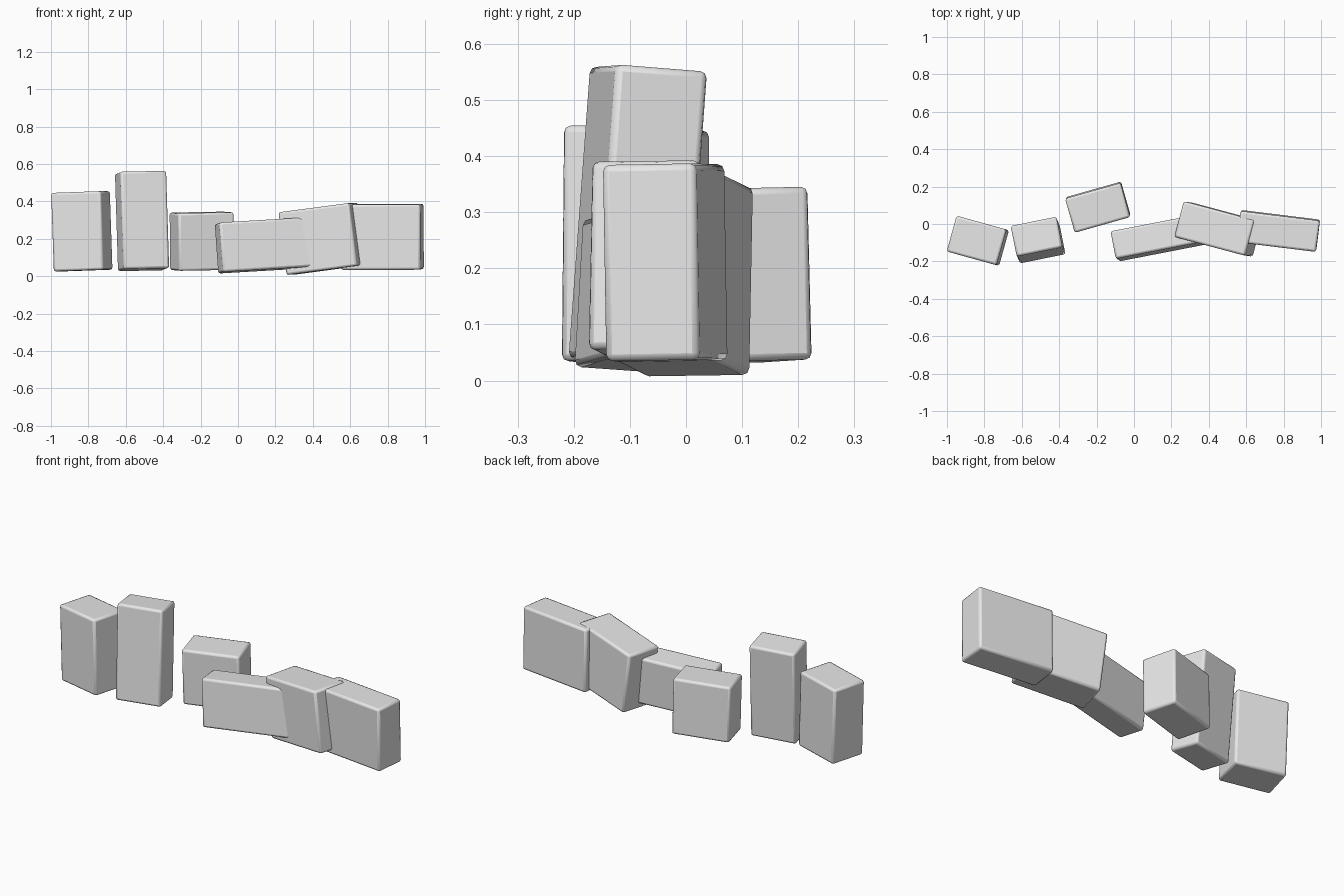
import bpy
from math import radians

cube = bpy.data.objects.get("Cube")
if cube:
    bpy.data.objects.remove(cube, do_unlink=True)

# Single plain stone colour
stone = bpy.data.materials.new("light grey stone")
stone.use_nodes = True
grey = (0.8, 0.8, 0.8, 1.0)
stone.diffuse_color = grey
stone.node_tree.nodes["Principled BSDF"].inputs["Base Color"].default_value = grey


def add_block(name, centre, size, tilt):
    """Softly bevelled block, tilted by Euler angles in degrees."""
    bpy.ops.mesh.primitive_cube_add(size=1, location=centre)
    block = bpy.context.object
    block.name = name
    block.scale = size
    bpy.ops.object.transform_apply(location=False, rotation=False, scale=True)
    block.rotation_euler = [radians(a) for a in tilt]
    bevel = block.modifiers.new("soft edges", 'BEVEL')
    bevel.width = 0.012
    bevel.segments = 2
    block.data.materials.append(stone)
    bpy.ops.object.shade_smooth_by_angle(angle=radians(30))


# Row of tumbled blocks: name, centre, size, tilt
blocks = [
    ("far_right_block", (-0.835, -0.09, 0.24), (0.277, 0.198, 0.42), (0, -2, -15.5)),
    ("tall_block", (-0.513, -0.086, 0.295), (0.25, 0.167, 0.522), (-4.5, -0.9, 11.5)),
    ("back_block", (-0.193, 0.09, 0.187), (0.308, 0.19, 0.308), (1.2, -1, 15.8)),
    ("low_long_block", (0.142, -0.072, 0.165), (0.5, 0.15, 0.265), (-4, -3.3, 11)),
    ("leaning_block", (0.45, -0.027, 0.2), (0.395, 0.197, 0.338), (0.8, -7.3, -15)),
    ("far_left_block", (0.772, -0.037, 0.21), (0.427, 0.168, 0.35), (1, -0.2, -7)),
]
for block in blocks:
    add_block(*block)
